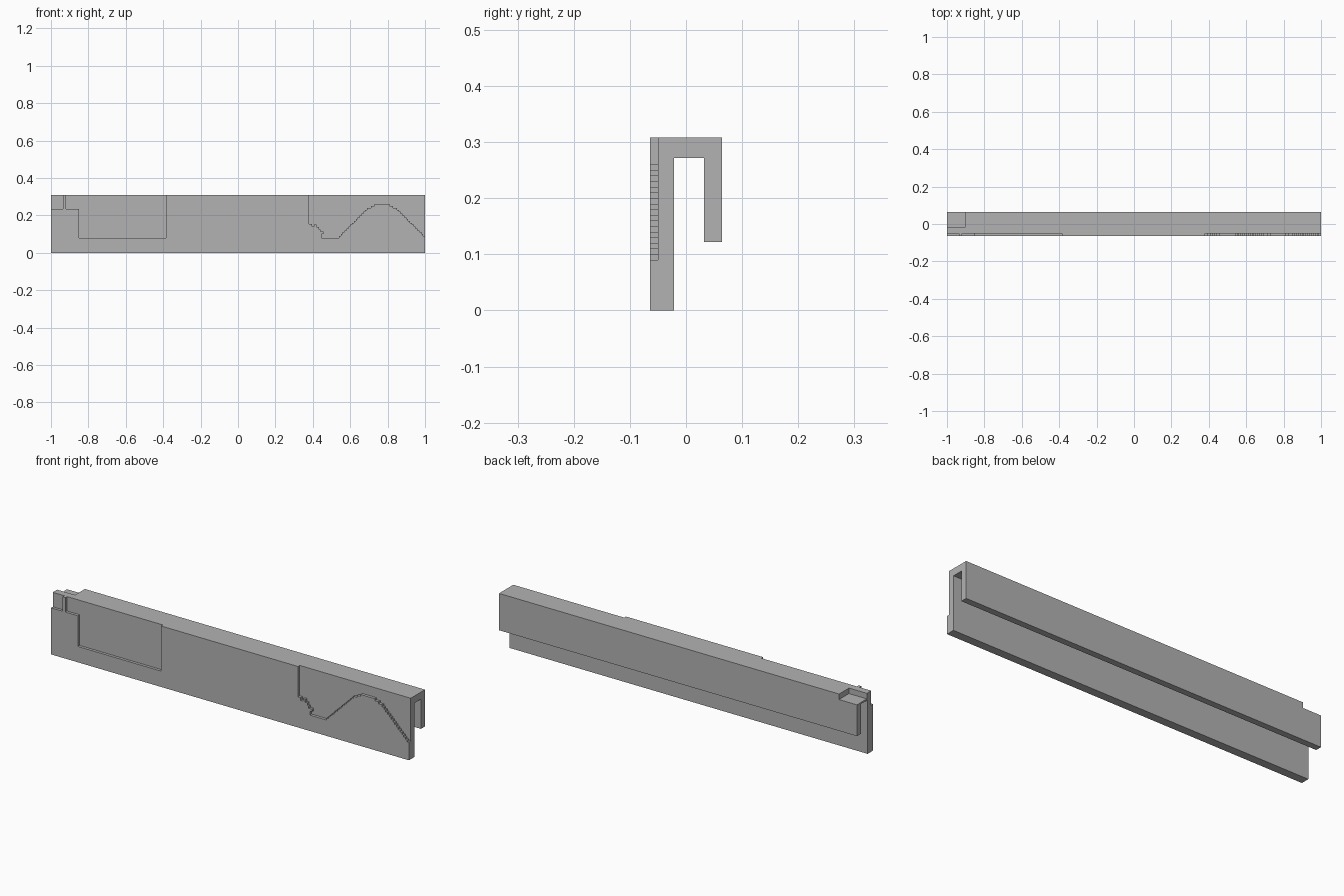
import bpy
import bmesh
from mathutils import Vector

cube = bpy.data.objects.get("Cube")
if cube:
    bpy.data.objects.remove(cube)

grey = bpy.data.materials.new("plain grey")
grey.use_nodes = True
colour = (0.45, 0.45, 0.45, 1)
grey.diffuse_color = colour
grey.node_tree.nodes["Principled BSDF"].inputs["Base Color"].default_value = colour


def prism(name, points, depth):
    """Extrude a closed outline of 3D points along a vector."""
    bm = bmesh.new()
    face = bm.faces.new([bm.verts.new(p) for p in points])
    moved = bmesh.ops.extrude_face_region(bm, geom=[face])["geom"]
    bmesh.ops.translate(bm, vec=Vector(depth),
                        verts=[v for v in moved if isinstance(v, bmesh.types.BMVert)])
    bmesh.ops.recalc_face_normals(bm, faces=bm.faces[:])
    mesh = bpy.data.meshes.new(name)
    bm.to_mesh(mesh)
    bm.free()
    mesh.materials.append(grey)
    obj = bpy.data.objects.new(name, mesh)
    bpy.context.collection.objects.link(obj)
    return obj


def carve(target, cutter):
    """Subtract a cutter and discard it."""
    mod = target.modifiers.new(cutter.name, "BOOLEAN")
    mod.operation = "DIFFERENCE"
    mod.solver = "EXACT"
    mod.object = cutter
    cutter.hide_render = True
    bpy.context.view_layer.objects.active = target
    bpy.ops.object.modifier_apply(modifier=mod.name)
    bpy.data.objects.remove(cutter)


FRONT, BACK, TOP, RECESS, ABOVE = -0.064, 0.064, 0.308, -0.05, 0.4

# Hooked rail: tall front plate, top bridge, short back flange
section = [(FRONT, 0), (-0.021, 0), (-0.021, 0.272), (0.032, 0.272),
           (0.032, 0.122), (BACK, 0.122), (BACK, TOP), (FRONT, TOP)]
rail = prism("hooked_rail", [(-1, y, z) for y, z in section], (2, 0, 0))


def recess(name, outline):
    """Sink an (x, z) outline into the front, open at the top edge."""
    points = [(x, FRONT - 0.1, z) for x, z in outline]
    carve(rail, prism(name, points, (0, RECESS - FRONT + 0.1, 0)))


# Corner recess and large panel recess, with a thin rib between them
recess("corner_recess", [(-1.1, 0.235), (-0.935, 0.235), (-0.935, ABOVE), (-1.1, ABOVE)])
recess("panel_recess", [(-0.92, ABOVE), (-0.92, 0.235), (-0.85, 0.235),
                        (-0.85, 0.08), (-0.385, 0.08), (-0.385, ABOVE)])

# Stepped hill recess: ragged drop, then a staircase up and down
hill = [(0.38, ABOVE), (0.38, 0.155), (0.395, 0.155), (0.395, 0.14), (0.407, 0.14),
        (0.407, 0.152), (0.42, 0.152), (0.42, 0.138), (0.432, 0.138), (0.432, 0.125),
        (0.44, 0.125), (0.44, 0.113), (0.457, 0.113), (0.457, 0.1),
        (0.446, 0.1), (0.446, 0.08)]
slope = [(0.53, 0.08), (0.69, 0.235), (0.74, 0.26), (0.8, 0.26), (0.85, 0.235), (1.01, 0.08)]
STEP = 0.01
level = 0.08
for (x0, z0), (x1, z1) in zip(slope, slope[1:]):
    count = round((x1 - x0) / STEP)
    for i in range(count):
        x = x0 + (x1 - x0) * i / count
        z = z0 + (z1 - z0) * (i + 0.5) / count
        z = round(z / STEP) * STEP
        if abs(z - level) > STEP / 2:
            hill += [(x, level), (x, z)]
            level = z
hill += [(1.1, level), (1.1, ABOVE)]
recess("hill_recess", hill)

# Shallow notch in the top at the back of the right end
notch = [(-1.1, -0.015), (-0.9, -0.015), (-0.9, 0.1), (-1.1, 0.1)]
carve(rail, prism("end_notch", [(x, y, 0.28) for x, y in notch], (0, 0, 0.1)))
